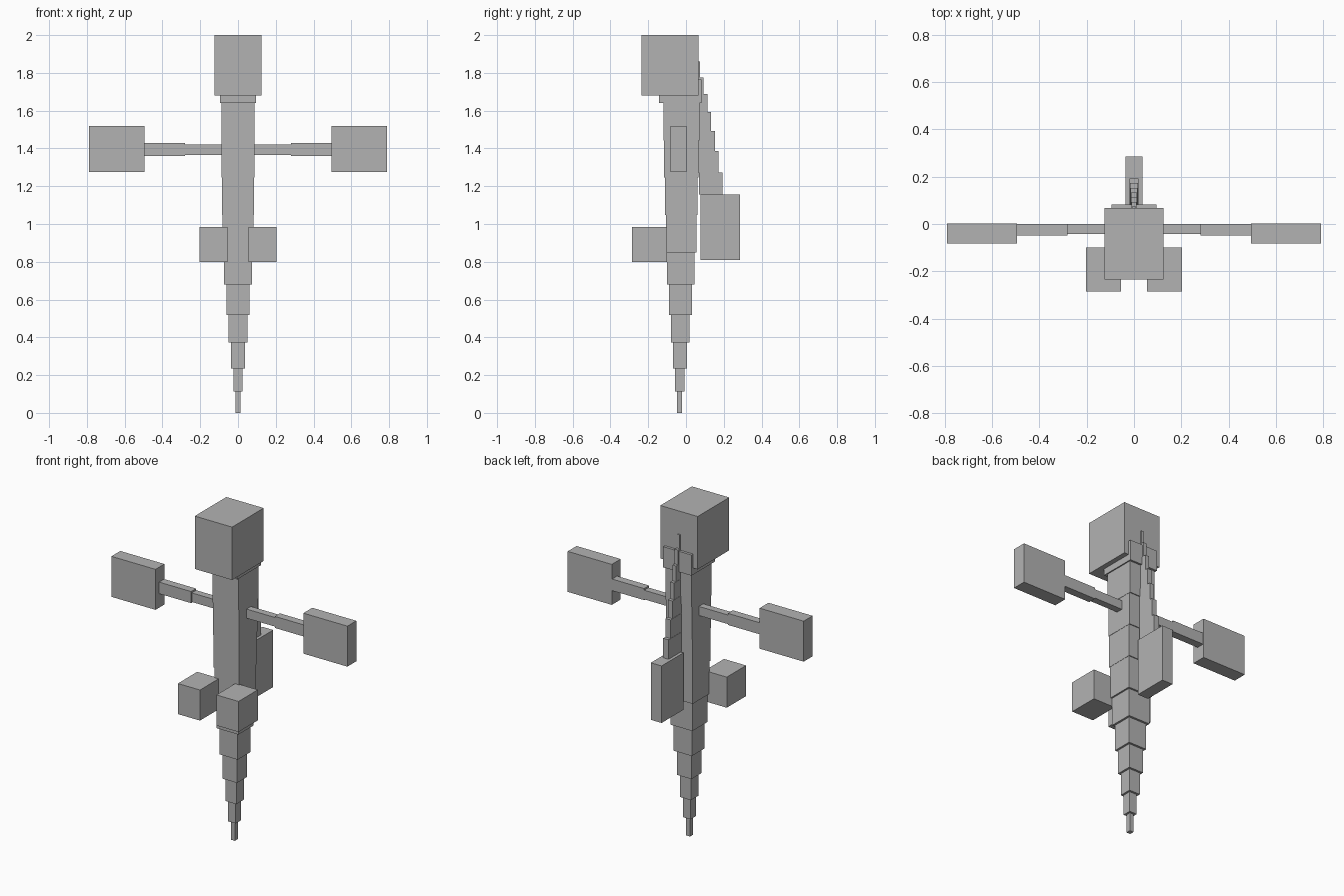
import bpy

default_cube = bpy.data.objects.get("Cube")
if default_cube:
    bpy.data.objects.remove(default_cube, do_unlink=True)

brightness = 0.45
grey_colour = (brightness, brightness, brightness, 1)
grey = bpy.data.materials.new("plain grey")
grey.use_nodes = True
grey.diffuse_color = grey_colour
shader = grey.node_tree.nodes["Principled BSDF"]
shader.inputs["Base Color"].default_value = grey_colour


def add_box(name, left, right, front, back, bottom, top):
    """Add a flat-shaded box between the six given planes."""
    bpy.ops.mesh.primitive_cube_add(size=1)
    part = bpy.context.object
    part.name = name
    part.location = ((left + right) / 2, (front + back) / 2, (bottom + top) / 2)
    part.scale = (right - left, back - front, top - bottom)
    bpy.ops.object.transform_apply(location=False, rotation=False, scale=True)
    part.data.materials.append(grey)


def add_central_box(name, half_width, front, back, bottom, top):
    """Add a box that straddles the middle plane."""
    add_box(name, -half_width, half_width, front, back, bottom, top)


def add_pair(name, inner, outer, front, back, bottom, top):
    """Add a box on the left and its mirror twin on the right."""
    add_box("left_" + name, inner, outer, front, back, bottom, top)
    add_box("right_" + name, -outer, -inner, front, back, bottom, top)


def blend(ends, amount):
    """Mix the two ends of a range."""
    first, last = ends
    return first + (last - first) * amount


def add_stepped_column(name, count, heights, widths, fronts, backs, easing=0):
    """Stack boxes downwards, each blending from the first size to the last.

    Positive easing makes the upper boxes taller, negative the lower ones.
    """
    def level(step):
        amount = step / count
        return blend(heights, amount + easing * amount * (1 - amount))

    for step in range(count):
        amount = step / (count - 1)
        add_central_box(
            name + "_" + str(step + 1),
            half_width=blend(widths, amount),
            front=blend(fronts, amount),
            back=blend(backs, amount),
            bottom=level(step + 1),
            top=level(step),
        )


# Head, with a collar plate showing behind and below it
head_bottom = 1.68
torso_top = 1.64
torso_bottom = 0.85
add_central_box("head", half_width=0.125, front=-0.235, back=0.067,
                bottom=head_bottom, top=2)
add_central_box("collar", half_width=0.095, front=-0.143, back=0.083,
                bottom=torso_top, top=head_bottom + 0.085)

# Torso, tapering very slightly
add_stepped_column("torso", count=4, heights=(torso_top, torso_bottom),
                   widths=(0.088, 0.083), fronts=(-0.12, -0.107),
                   backs=(0.071, 0.055))

# Tail, stepping down to a narrow tip on the ground
add_stepped_column("tail", count=6, heights=(torso_bottom, 0),
                   widths=(0.073, 0.013), fronts=(-0.1, -0.048),
                   backs=(0.044, -0.02), easing=0.25)

# Fin stepping out from the back, carrying a block at its lower end
fin_bottom = 1.155
add_stepped_column("back_fin", count=7, heights=(1.86, fin_bottom),
                   widths=(0.009, 0.018), fronts=(0.05, 0.07),
                   backs=(0.073, 0.192), easing=-0.2)
add_central_box("back_block", half_width=0.036, front=0.076, back=0.285,
                bottom=0.81, top=fin_bottom)

# Arms and hands
elbow = 0.28
wrist = 0.495
add_pair("upper_arm", inner=0.08, outer=elbow, front=-0.042, back=0,
         bottom=1.365, top=1.42)
add_pair("forearm", inner=elbow, outer=wrist, front=-0.048, back=0,
         bottom=1.36, top=1.43)
add_pair("hand", inner=wrist, outer=0.79, front=-0.082, back=0.003,
         bottom=1.275, top=1.52)

# Feet in front of the lower torso
add_pair("foot", inner=0.055, outer=0.203, front=-0.285, back=-0.1,
         bottom=0.8, top=0.985)
